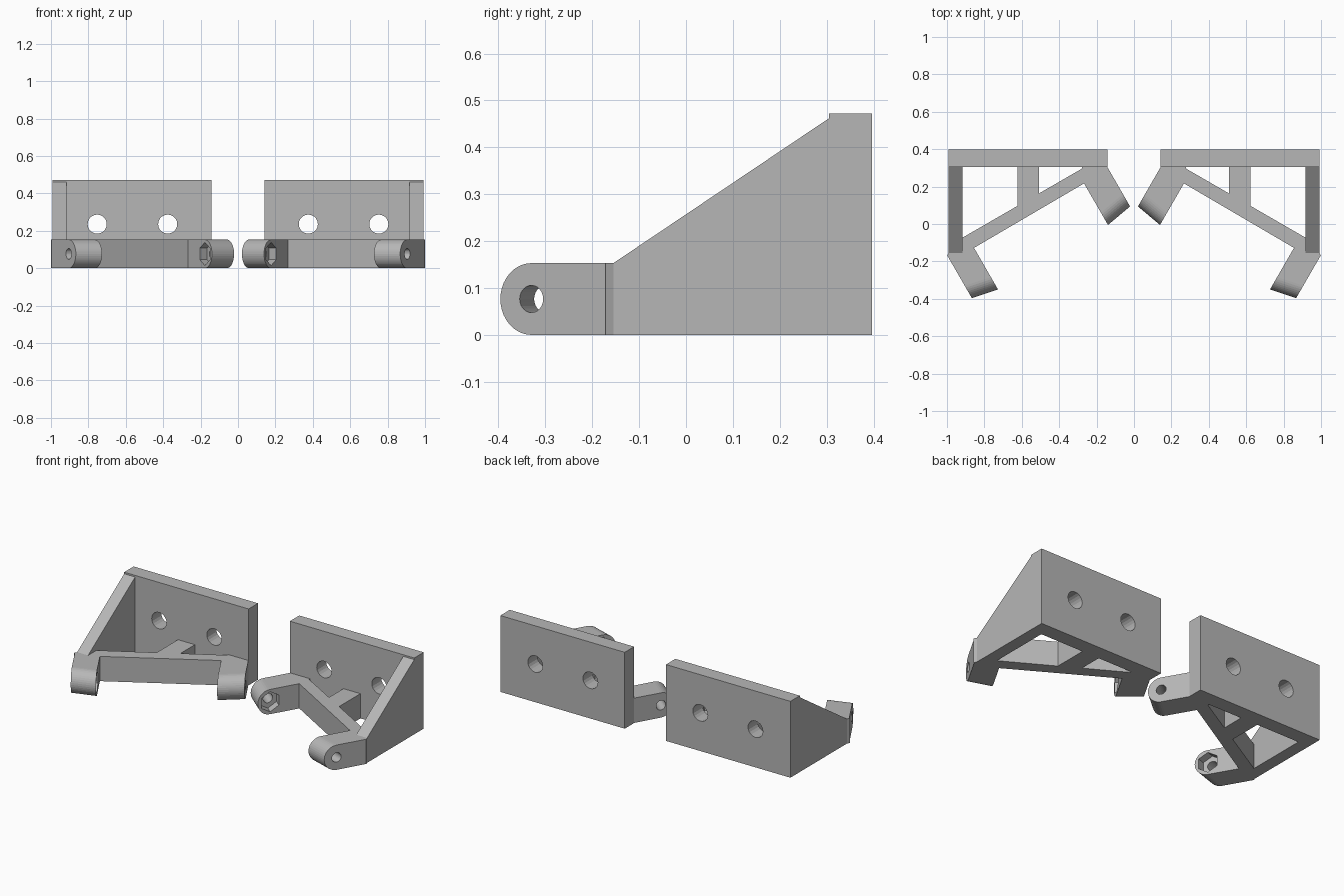
import bpy, bmesh, math
from mathutils import Vector

if "Cube" in bpy.data.objects:
    bpy.data.objects.remove(bpy.data.objects["Cube"], do_unlink=True)

grey = bpy.data.materials.new("plain_grey")
grey.use_nodes = True
colour = (0.47, 0.47, 0.47, 1)
grey.diffuse_color = colour
grey.node_tree.nodes["Principled BSDF"].inputs["Base Color"].default_value = colour

BASE = 0.153            # height of the low frame
R = BASE / 2            # radius of the rounded ear ends
BACK, FRONT = 0.397, 0.305   # back plate depth range


def prism(name, points, sweep):
    """Extrude a closed outline of 3D points along a vector."""
    bm = bmesh.new()
    face = bm.faces.new([bm.verts.new(p) for p in points])
    ext = bmesh.ops.extrude_face_region(bm, geom=[face], use_keep_orig=True)
    bmesh.ops.translate(bm, vec=sweep,
                        verts=[g for g in ext["geom"] if isinstance(g, bmesh.types.BMVert)])
    bmesh.ops.recalc_face_normals(bm, faces=bm.faces)
    mesh = bpy.data.meshes.new(name)
    bm.to_mesh(mesh)
    bm.free()
    mesh.materials.append(grey)
    obj = bpy.data.objects.new(name, mesh)
    bpy.context.collection.objects.link(obj)
    return obj


def slab(name, plan):
    return prism(name, [(x, y, 0) for x, y in plan], Vector((0, 0, BASE)))


def cut(obj, cutters):
    """Subtract the cutters, then remove them."""
    for c in cutters:
        c.hide_render = True
        mod = obj.modifiers.new("hole", "BOOLEAN")
        mod.operation, mod.solver, mod.object = "DIFFERENCE", "EXACT", c
    deps = bpy.context.evaluated_depsgraph_get()
    mesh = bpy.data.meshes.new_from_object(obj.evaluated_get(deps))
    obj.modifiers.clear()
    obj.data = mesh
    for c in cutters:
        bpy.data.objects.remove(c, do_unlink=True)
    return obj


def ring(radius, sides, start=0.0):
    return [(radius * math.cos(start + math.tau * i / sides),
             radius * math.sin(start + math.tau * i / sides)) for i in range(sides)]


def ear(name, plain_tip, nut_tip, length):
    """Round-ended lug with a bolt hole and a hexagonal nut pocket on one side."""
    tip = Vector((*plain_tip, 0))
    axis = Vector((*nut_tip, 0)) - tip
    back = Vector((math.cos(math.radians(60)), math.sin(math.radians(60)), 0))
    place = lambda pts, t: [tip + axis * t + back * (R + u) + Vector((0, 0, R + v))
                            for u, v in pts]
    steps = 20
    arc = [(-R * math.sin(math.pi * i / steps), R * math.cos(math.pi * i / steps))
           for i in range(steps + 1)]
    lug = prism(name, place(arc + [(length - R, -R), (length - R, R)], 0), axis)
    hole = prism("bolt_cutter", place(ring(0.029, 24), -0.2), axis * 1.4)
    pocket = prism("nut_cutter", place(ring(0.062, 6, math.pi / 2), 0.67), axis * 0.6)
    return cut(lug, [hole, pocket])


# Back plate with two screw holes
plate = prism("back_plate", [(x, FRONT, z) for x, z in
              ((0.141, 0), (0.992, 0), (0.992, 0.472), (0.141, 0.472))],
              Vector((0, BACK - FRONT, 0)))
cut(plate, [prism("screw_cutter", [(cx + x, 0.2, 0.236 + z) for x, z in ring(0.051, 20)],
                  Vector((0, 0.3, 0))) for cx in (0.376, 0.753)])

# Sloping outer gusset, diagonal strut, centre rib and the hubs behind the ears
parts = [
    plate,
    prism("side_gusset", [(0.917, y, z) for y, z in
          ((-0.155, 0), (FRONT, 0), (FRONT, 0.462), (-0.155, BASE))], Vector((0.075, 0, 0))),
    slab("diagonal_strut", [(0.917, -0.073), (0.275, 0.298), (0.267, 0.217), (0.856, -0.128)]),
    slab("centre_rib", [(0.508, FRONT), (0.508, 0.16), (0.624, 0.093), (0.624, FRONT)]),
    slab("inner_hub", [(0.141, FRONT), (0.26, 0.205), (0.267, 0.217), (0.278, 0.296),
                       (0.278, FRONT)]),
    slab("outer_hub", [(0.917, -0.073), (0.856, -0.128), (1.0, -0.172), (0.992, -0.155),
                       (0.917, -0.155 + 0.04)]),
    ear("outer_ear", (0.867, -0.396), (0.727, -0.35), 0.26),
    ear("inner_ear", (0.021, 0.094), (0.139, -0.005), 0.243),
]

# Mirrored second bracket
for obj in parts:
    mod = obj.modifiers.new("other_side", "MIRROR")
    mod.use_axis = (True, False, False)
    mod.use_mirror_merge = False
